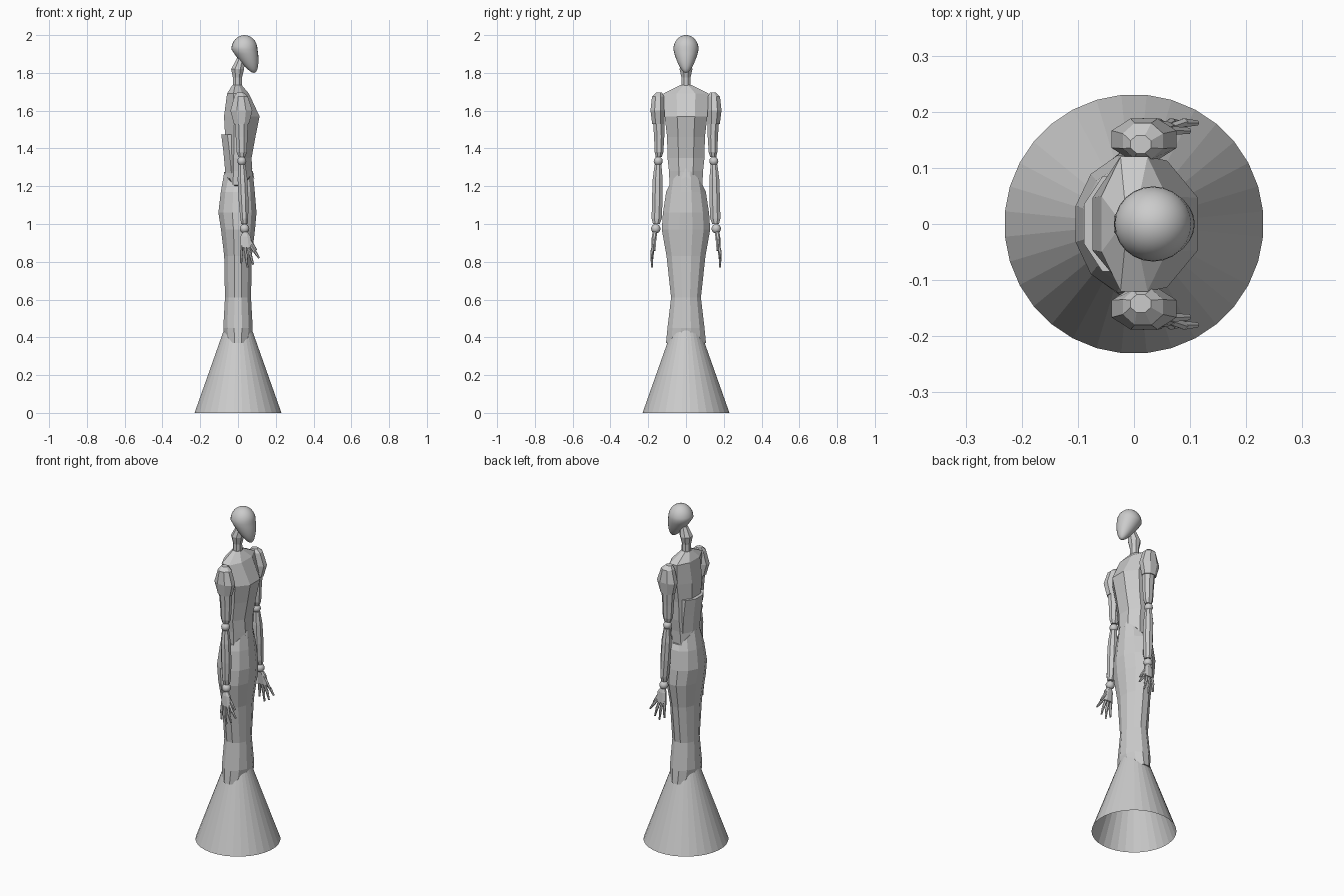
import bpy, bmesh, math
from mathutils import Vector

if "Cube" in bpy.data.objects:
    bpy.data.objects.remove(bpy.data.objects["Cube"])


def finish(name, bm, smooth=False):
    bmesh.ops.recalc_face_normals(bm, faces=bm.faces)
    me = bpy.data.meshes.new(name)
    bm.to_mesh(me)
    bm.free()
    for p in me.polygons:
        p.use_smooth = smooth
    ob = bpy.data.objects.new(name, me)
    bpy.context.collection.objects.link(ob)
    return ob


def loft(name, rings, n=8, wave=0.0, caps=True):
    """Rings are (z, centre x, centre y, half depth x, half width y); flats face the axes."""
    bm = bmesh.new()
    k = 1 / math.cos(math.pi / n)
    loops = []
    for i, (z, cx, cy, rx, ry) in enumerate(rings):
        loop = []
        for j in range(n):
            a = 2 * math.pi * (j + 0.5) / n
            dz = wave * math.cos(2 * a) if i == 0 else 0
            loop.append(bm.verts.new((cx + rx * k * math.cos(a), cy + ry * k * math.sin(a), z + dz)))
        loops.append(loop)
    for a, b in zip(loops, loops[1:]):
        for j in range(n):
            bm.faces.new((a[j], a[(j + 1) % n], b[(j + 1) % n], b[j]))
    if caps:
        bm.faces.new(loops[0])
        bm.faces.new(loops[-1])
    return finish(name, bm)


def ball(name, c, r):
    bm = bmesh.new()
    bmesh.ops.create_uvsphere(bm, u_segments=12, v_segments=8, radius=r)
    bmesh.ops.translate(bm, verts=bm.verts, vec=c)
    return finish(name, bm, True)


def bone(name, p, q, r1, r2):
    p, q = Vector(p), Vector(q)
    d = q - p
    bm = bmesh.new()
    bmesh.ops.create_cone(bm, cap_ends=True, segments=6, radius1=r1, radius2=r2, depth=d.length)
    bmesh.ops.rotate(bm, verts=bm.verts, matrix=d.to_track_quat('Z', 'Y').to_matrix())
    bmesh.ops.translate(bm, verts=bm.verts, vec=(p + q) / 2)
    return finish(name, bm)


# flared open hem
loft("flared_hem", [(0, 0, 0, .23, .23), (.5, 0, 0, .053, .053)], 32, caps=False)

# long fitted skirt
loft("skirt", [(1.24, .003, 0, .075, .09), (1.17, -.001, 0, .09, .105),
               (1.06, -.003, 0, .101, .122), (.97, 0, 0, .09, .128),
               (.83, 0, 0, .073, .103), (.61, 0, 0, .069, .079),
               (.45, 0, 0, .078, .098), (.37, 0, 0, .065, .106)], 12, wave=.045)

# torso and back bodice
loft("torso", [(1.735, -.005, 0, .025, .03), (1.69, 0, 0, .058, .12),
               (1.57, .02, 0, .094, .113), (1.46, .012, 0, .08, .1),
               (1.35, .005, 0, .067, .098), (1.28, .005, 0, .07, .09),
               (1.15, 0, 0, .07, .085)])
loft("back_bodice", [(1.475, -.033, 0, .056, .085), (1.38, -.022, 0, .055, .085),
                     (1.27, -.012, 0, .055, .08)])

# front waist peak
bm = bmesh.new()
pts = [(.074, 0, 1.3), (.088, .028, 1.235), (.082, 0, 1.25), (.088, -.028, 1.235)]
bm.faces.new([bm.verts.new(p) for p in pts])
bmesh.ops.solidify(bm, geom=bm.faces[:], thickness=.008)
finish("waist_peak", bm)

# neck
loft("neck", [(1.875, .015, 0, .022, .02), (1.82, -.002, 0, .034, .034),
              (1.775, -.003, 0, .024, .024), (1.71, -.003, 0, .025, .025)])

# egg-shaped head with forward chin
bm = bmesh.new()
bmesh.ops.create_uvsphere(bm, u_segments=24, v_segments=16, radius=1)
for v in bm.verts:
    x, y, z = v.co
    t = max(0, -z)
    f = 1 - .35 * t
    v.co = (.034 + .05 * t + .069 * x * f, .067 * y * f, 1.925 + (.125 if z < 0 else .075) * z)
finish("head", bm, True)

# arms on both sides
for side, s in (("left", 1), ("right", -1)):
    loft(side + "_shoulder_puff", [(1.695, .012, s * .142, .018, .016), (1.675, .016, s * .148, .036, .032),
                                   (1.6, .018, s * .151, .058, .037), (1.53, .018, s * .147, .04, .032)])
    loft(side + "_upper_arm", [(1.55, .018, s * .145, .036, .03), (1.46, .019, s * .142, .031, .027),
                               (1.38, .02, s * .143, .027, .023), (1.355, .02, s * .144, .018, .016)])
    ball(side + "_elbow", (.02, s * .147, 1.333), .024)
    loft(side + "_forearm", [(1.315, .021, s * .148, .018, .018), (1.24, .024, s * .15, .026, .026),
                             (1.13, .029, s * .152, .026, .028), (1.03, .033, s * .155, .021, .027),
                             (1.0, .034, s * .157, .017, .018)])
    ball(side + "_wrist", (.035, s * .16, .975), .025)

    # spread hand
    loft(side + "_palm", [(.96, .037, s * .164, .012, .012), (.935, .04, s * .168, .026, .013),
                          (.875, .043, s * .173, .032, .011)], 8)
    fingers = [(.018, .885, .017, .79), (.036, .88, .05, .77),
               (.053, .88, .08, .785), (.067, .885, .112, .82)]
    for i, (x1, z1, x2, z2) in enumerate(fingers):
        a = Vector((x1, s * .173, z1))
        c = Vector((x2, s * .18, z2))
        m = (a + c) / 2 + Vector((0, s * .004, 0))
        bone(f"{side}_finger_{i + 1}_base", a, m, .008, .0085)
        bone(f"{side}_finger_{i + 1}_tip", m, c, .0085, .005)
    bone(side + "_thumb", (.055, s * .167, .925), (.097, s * .166, .86), .01, .006)
